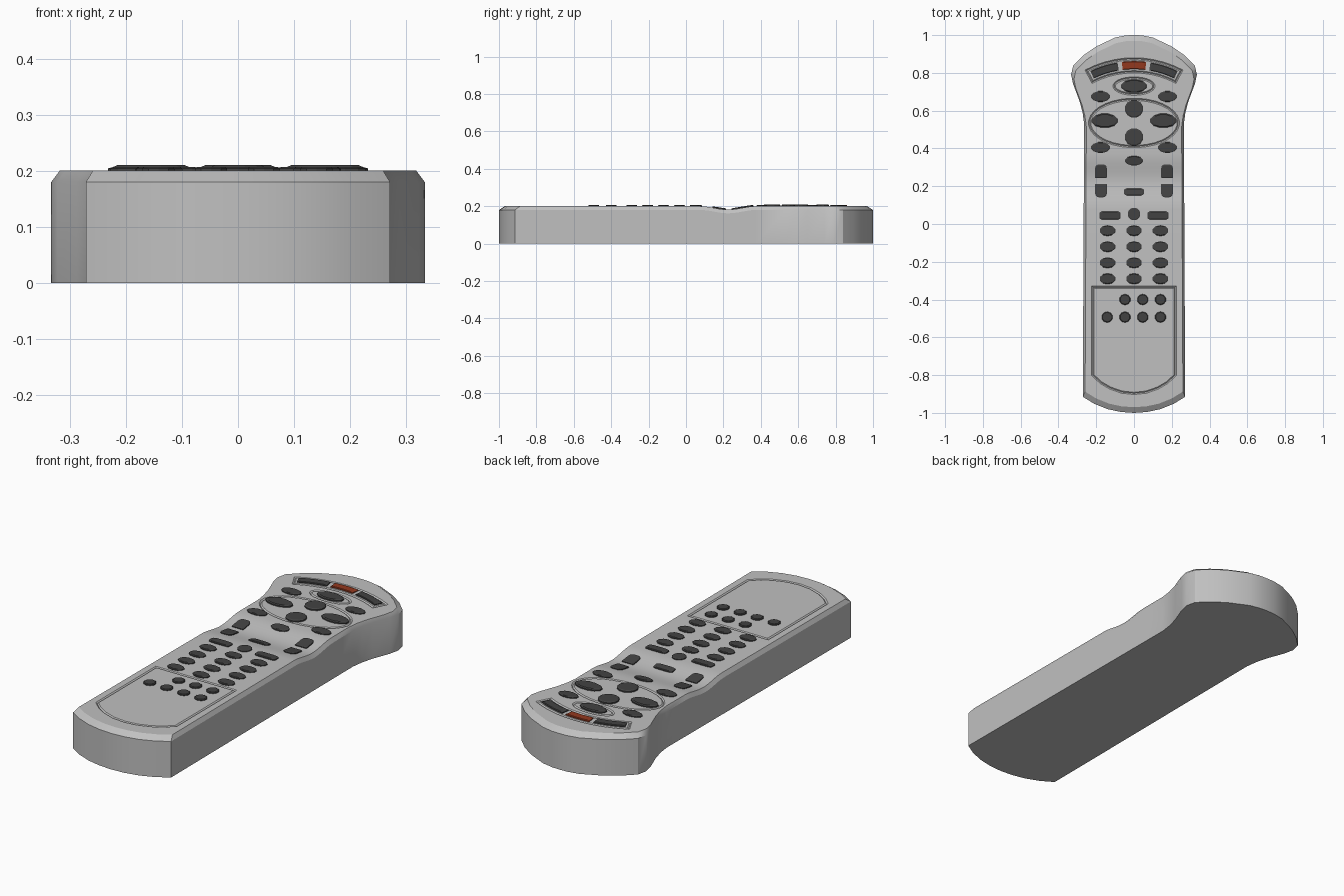
import bpy, bmesh
from math import sin, cos, pi, radians, copysign
from mathutils import Vector

if "Cube" in bpy.data.objects:
    bpy.data.objects.remove(bpy.data.objects["Cube"])

TOP = 0.2


def material(name, rgb):
    m = bpy.data.materials.new(name)
    m.use_nodes = True
    m.diffuse_color = (*rgb, 1)
    m.node_tree.nodes["Principled BSDF"].inputs["Base Color"].default_value = (*rgb, 1)
    return m


GREY = material("light grey", (0.53, 0.53, 0.53))
DARK = material("charcoal", (0.055, 0.055, 0.055))
RED = material("dark red", (0.29, 0.04, 0.013))


def dip(y):
    """Height lost in the shallow thumb rest across the top."""
    t = (y - 0.225) / 0.15
    return 0.018 * (1 + cos(pi * t)) / 2 if abs(t) < 1 else 0.0


def to_object(bm, name, mat):
    bmesh.ops.recalc_face_normals(bm, faces=bm.faces)
    me = bpy.data.meshes.new(name)
    bm.to_mesh(me)
    bm.free()
    me.materials.append(mat)
    ob = bpy.data.objects.new(name, me)
    bpy.context.collection.objects.link(ob)
    return ob


def loft(bm, rings, capped=True):
    """Join equal rings of points; cap the ends or close the loop."""
    vs = [[bm.verts.new(p) for p in r] for r in rings]
    n = len(vs[0])
    pairs = list(zip(vs, vs[1:])) + ([] if capped else [(vs[-1], vs[0])])
    for a, b in pairs:
        for i in range(n):
            j = (i + 1) % n
            bm.faces.new((a[i], a[j], b[j], b[i]))
    if capped:
        bm.faces.new(vs[0])
        bm.faces.new(vs[-1])


def mirrored(half):
    """Complete a right-hand outline that starts and ends on the centre line."""
    return half + [(-x, y) for x, y in reversed(half[1:-1])]


def arc_band(r0, r1, a0, a1, steps=10):
    """Outline of a band around the arc at the head end."""
    ang = [a0 + (a1 - a0) * i / steps for i in range(steps + 1)]
    return ([(r1 * sin(a), 0.33 + r1 * cos(a)) for a in ang]
            + [(r0 * sin(a), 0.33 + r0 * cos(a)) for a in reversed(ang)])


def ellipse(x, y, rx, ry, n=12, up=1.0, down=1.0):
    """Ellipse outline; powers below one square off the upper or lower half."""
    pts = []
    for i in range(n):
        a = 2 * pi * (i + 0.5) / n
        p = up if sin(a) > 0 else down
        pts.append((x + rx * copysign(abs(cos(a)) ** p, cos(a)),
                    y + ry * copysign(abs(sin(a)) ** p, sin(a))))
    return pts


# Body: chamfered outline with a thumb rest
half = [(0, -1), (0.07, -0.995), (0.14, -0.98), (0.21, -0.952), (0.271, -0.915),
        (0.264, 0.53), (0.272, 0.59), (0.288, 0.65), (0.322, 0.74), (0.333, 0.79),
        (0.322, 0.84), (0.265, 0.895), (0.2, 0.94), (0.1, 0.987), (0.04, 0.999), (0, 1)]
outline = mirrored(half)
bm = bmesh.new()
loft(bm, [[(x, y, 0) for x, y in outline],
          [(x, y, TOP - 0.02) for x, y in outline],
          [(x * 0.955, y * 0.97, TOP) for x, y in outline]])
for i in range(13):
    bmesh.ops.bisect_plane(bm, geom=bm.verts[:] + bm.edges[:] + bm.faces[:],
                           plane_co=(0, 0.075 + 0.025 * i, 0), plane_no=(0, 1, 0))
for v in bm.verts:
    if v.co.z > 0.1:
        v.co.z -= dip(v.co.y)
body = to_object(bm, "body", GREY)

# Engraved V grooves: battery cover, direction pad, upper button, head slot
cover = mirrored([(0, -0.335), (0.218, -0.335), (0.218, -0.8), (0.175, -0.84),
                  (0.127, -0.868), (0.065, -0.89), (0, -0.897)])
bm = bmesh.new()
for path in (cover, ellipse(0, 0.535, 0.235, 0.125, 32), ellipse(0, 0.73, 0.105, 0.043, 24),
             arc_band(0.476, 0.544, -0.48, 0.48)):
    rings, n = [], len(path)
    for i in range(n):
        p, q, r = (Vector(path[k % n]) for k in (i - 1, i, i + 1))
        d1, d2 = (q - p).normalized(), (r - q).normalized()
        t = (d1 + d2).normalized()
        side = Vector((-t.y, t.x)) * 0.006 / max(t.dot(d1), 0.5)
        rings.append([(*(q + side), TOP), (*q, TOP + 0.006),
                      (*(q - side), TOP), (*q, TOP - 0.005)])
    loft(bm, rings, capped=False)
cutter = to_object(bm, "groove_cutter", GREY)
cutter.hide_render = True
mod = body.modifiers.new("grooves", "BOOLEAN")
mod.operation = "DIFFERENCE"
mod.solver = "EXACT"
mod.object = cutter
bpy.context.view_layer.objects.active = body
body.select_set(True)
bpy.ops.object.modifier_apply(modifier=mod.name)
bpy.data.objects.remove(cutter)
bpy.ops.object.shade_smooth_by_angle(angle=radians(28))


def buttons(name, outlines, mat=DARK, height=0.007):
    """One object of low chamfered buttons that follow the top surface."""
    bm = bmesh.new()
    for pts in outlines:
        cx = sum(p[0] for p in pts) / len(pts)
        cy = sum(p[1] for p in pts) / len(pts)
        rings = []
        for z, s in ((-0.008, 1), (height * 0.6, 1), (height, 0.86)):
            ring = [(cx + (x - cx) * s, cy + (y - cy) * s) for x, y in pts]
            rings.append([(x, y, TOP + z - dip(y)) for x, y in ring])
        loft(bm, rings)
    return to_object(bm, name, mat)


# Head buttons
buttons("power_button", [arc_band(0.49, 0.532, -0.122, 0.122, 4)], RED)
buttons("head_buttons", [arc_band(0.49, 0.532, *a, 5) for a in ((-0.45, -0.165), (0.165, 0.45))])
buttons("upper_button", [ellipse(0, 0.73, 0.07, 0.036)], height=0.01)

# Direction pad and its corner buttons
buttons("direction_buttons", [ellipse(0, y, 0.05, 0.048) for y in (0.46, 0.61)]
        + [ellipse(s * 0.155, 0.547, 0.072, 0.038) for s in (-1, 1)], height=0.01)
buttons("corner_buttons", [ellipse(s * 0.177, y, 0.052, 0.029)
                           for s in (-1, 1) for y in (0.405, 0.675)])

# Thumb rest buttons
buttons("rocker_buttons",
        [ellipse(s * 0.175, 0.28, 0.032, 0.036, 16, 0.6, 0.1) for s in (-1, 1)]
        + [ellipse(s * 0.175, 0.177, 0.032, 0.036, 16, 0.1, 0.6) for s in (-1, 1)])
buttons("middle_buttons", [ellipse(0, 0.335, 0.048, 0.026),
                           ellipse(0, 0.17, 0.053, 0.019, 16, 0.4, 0.4)])

# Number pad
buttons("wide_buttons", [ellipse(s * 0.127, 0.045, 0.057, 0.022, 16, 0.4, 0.4) for s in (-1, 1)])
buttons("round_button", [ellipse(0, 0.053, 0.034, 0.034)])
buttons("number_buttons", [ellipse(x, -0.035 - 0.085 * row, 0.043, 0.029, 10)
                           for row in range(4) for x in (-0.14, 0, 0.14)])

# Small buttons on the cover
buttons("cover_buttons", [ellipse(-0.142 + 0.094 * col, y, 0.03, 0.029, 10)
                          for y, first in ((-0.4, 1), (-0.493, 0)) for col in range(first, 4)])
